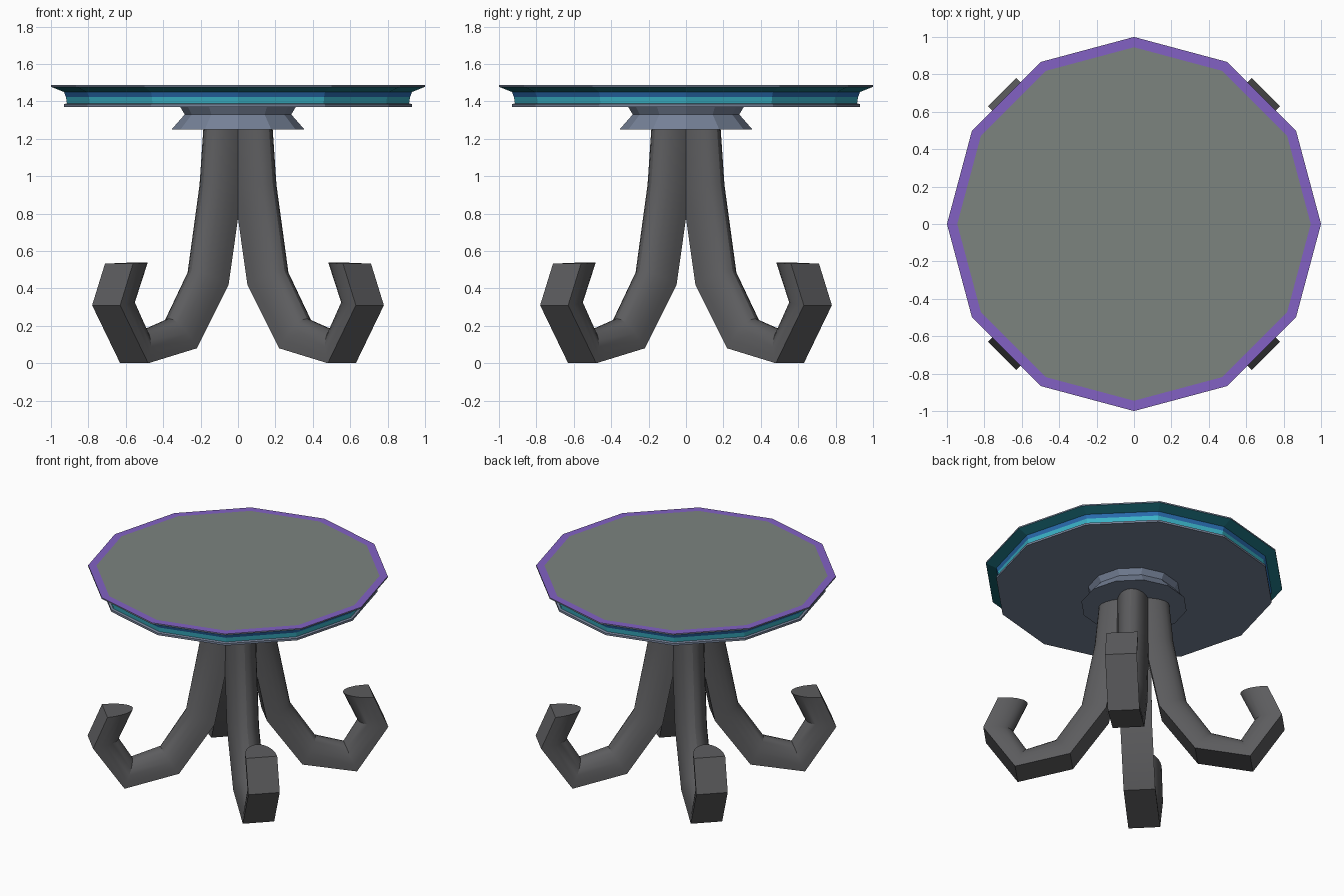
import bpy, bmesh, math
from mathutils import Vector

if "Cube" in bpy.data.objects:
    bpy.data.objects.remove(bpy.data.objects["Cube"])


def mat(name, r, g, b):
    m = bpy.data.materials.new(name)
    lin = [((c / 255 + 0.055) / 1.055) ** 2.4 for c in (r, g, b)]
    m.diffuse_color = (*lin, 1)
    m.use_nodes = True
    m.node_tree.nodes["Principled BSDF"].inputs["Base Color"].default_value = m.diffuse_color
    return m


GREY = mat("top grey", 124, 131, 127)
PURPLE = mat("purple trim", 130, 97, 196)
SLATE = mat("slate", 118, 130, 152)
CYAN = mat("cyan band", 58, 178, 198)
BLUE = mat("blue band", 42, 110, 178)
TEAL = mat("dark teal band", 30, 118, 132)
DARK = mat("leg charcoal", 92, 92, 94)


def finish(name, bm, mats):
    bmesh.ops.recalc_face_normals(bm, faces=bm.faces)
    me = bpy.data.meshes.new(name)
    bm.to_mesh(me)
    bm.free()
    for m in mats:
        me.materials.append(m)
    ob = bpy.data.objects.new(name, me)
    bpy.context.collection.objects.link(ob)
    return ob


def lathe(name, profile, bands, mats, n=12):
    """Twelve-sided turned part, closed at both ends; one material per band."""
    bm = bmesh.new()
    rings = [[bm.verts.new((r * math.cos(2 * math.pi * k / n),
                            r * math.sin(2 * math.pi * k / n), z))
              for k in range(n)] for r, z in profile]
    bm.faces.new(rings[0][::-1]).material_index = bands[0]
    for i in range(len(rings) - 1):
        for k in range(n):
            j = (k + 1) % n
            f = bm.faces.new((rings[i][k], rings[i][j], rings[i + 1][j], rings[i + 1][k]))
            f.material_index = bands[i + 1]
    bm.faces.new(rings[-1]).material_index = bands[-1]
    return finish(name, bm, mats)


# Table top with coloured edge bands and purple rim
lathe("table_top",
      [(0.93, 1.37), (0.93, 1.385), (0.915, 1.39), (0.92, 1.423), (0.93, 1.45),
       (1.0, 1.478), (1.0, 1.488), (0.945, 1.488)],
      [0, 0, 0, 1, 2, 3, 0, 4, 5],
      [SLATE, CYAN, BLUE, TEAL, PURPLE, GREY])

# Collar under the top
lathe("collar", [(0.355, 1.25), (0.285, 1.33), (0.31, 1.372)], [0] * 4, [SLATE])

# Legs: flat back, rounded front, swept along a hooked path (radius, height)
PATH = [(0.044, 1.26), (0.075, 0.93), (0.177, 0.42), (0.417, 0.08),
        (0.785, 0.0), (0.997, 0.31), (0.90, 0.532)]
HALF_W, DEPTH, SEG = 0.106, 0.19, 12


def leg(name, angle):
    pts = [Vector(p) for p in PATH]
    out = Vector((math.cos(angle), math.sin(angle), 0))
    side = Vector((-math.sin(angle), math.cos(angle), 0))
    bm = bmesh.new()
    rings = []
    for i, p in enumerate(pts):
        dirs = []
        if i > 0:
            dirs.append((p - pts[i - 1]).normalized())
        if i < len(pts) - 1:
            dirs.append((pts[i + 1] - p).normalized())
        d = sum(dirs, Vector((0, 0))).normalized()
        nrm = Vector((-d.y, d.x))
        if i == 0:
            nrm = Vector((1, 0))
        elif i == len(pts) - 1:
            nrm = Vector((-1, 0.04))
        ring = []
        for s in range(SEG + 1):
            a = math.pi * s / SEG
            q = p + nrm * DEPTH * math.sin(a)
            ring.append(bm.verts.new(out * q.x + side * HALF_W * math.cos(a)
                                     + Vector((0, 0, q.y))))
        rings.append(ring)
    n = SEG + 1
    for a, b in zip(rings, rings[1:]):
        for k in range(n):
            j = (k + 1) % n
            bm.faces.new((a[k], a[j], b[j], b[k]))
    bm.faces.new(rings[0])
    bm.faces.new(rings[-1])
    ob = finish(name, bm, [DARK])
    bpy.ops.object.select_all(action='DESELECT')
    ob.select_set(True)
    bpy.context.view_layer.objects.active = ob
    bpy.ops.object.shade_smooth_by_angle(angle=math.radians(25))


for i, nm in enumerate(("back_right", "back_left", "front_left", "front_right")):
    leg(nm + "_leg", math.radians(45 + 90 * i))
